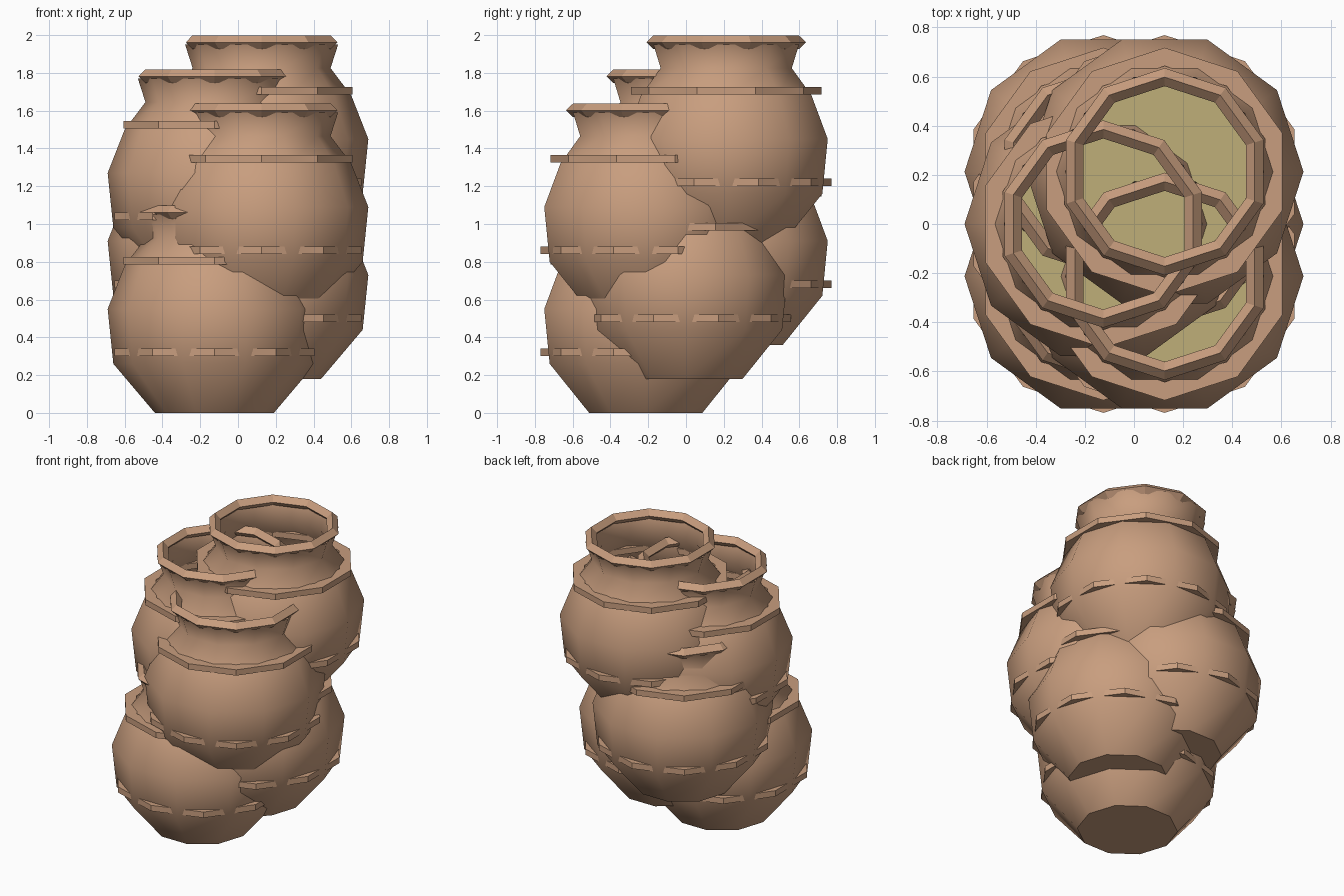
import bpy, bmesh
from math import pi, sin, cos

cube = bpy.data.objects.get("Cube")
if cube:
    bpy.data.objects.remove(cube, do_unlink=True)


def make_material(name, colour):
    mat = bpy.data.materials.new(name)
    mat.use_nodes = True
    mat.diffuse_color = (*colour, 1)
    mat.node_tree.nodes["Principled BSDF"].inputs["Base Color"].default_value = (*colour, 1)
    return mat


clay = make_material("clay", (0.58, 0.34, 0.21))
grain = make_material("grain", (0.52, 0.43, 0.19))
SIDES = 10
HALF = pi / SIDES


def lathe(name, profile, mat, place, turn=0.0, closed=False, base=False, smooth=False):
    """Revolve (radius, height) points into a ten-sided part."""
    bm = bmesh.new()
    rings = []
    for r, z in profile:
        angles = [2 * pi * i / SIDES + turn for i in range(SIDES)]
        rings.append([bm.verts.new((r * cos(a), r * sin(a), z)) for a in angles])
    pairs = list(zip(rings, rings[1:]))
    if closed:
        pairs.append((rings[-1], rings[0]))
    for low, high in pairs:
        for i in range(SIDES):
            j = (i + 1) % SIDES
            bm.faces.new((low[i], low[j], high[j], high[i])).smooth = smooth
    if base:
        bm.faces.new(rings[0][::-1])
    mesh = bpy.data.meshes.new(name)
    bm.to_mesh(mesh)
    bm.free()
    mesh.materials.append(mat)
    obj = bpy.data.objects.new(name, mesh)
    obj.location = place
    bpy.context.collection.objects.link(obj)


def square_ring(radius, inner, z, h):
    return [(inner, z - h), (radius, z - h), (radius, z + h), (inner, z + h)]


BODY = [(0.315, 0), (0.535, 0.26), (0.565, 0.55), (0.475, 0.78), (0.365, 0.925), (0.405, 1.05)]
RIM = [(0.385, 1.026), (0.422, 1.062), (0.385, 1.098), (0.348, 1.062)]

# Six overlapping jars climbing in a spiral
for k in range(6):
    place = ((k % 2 - 0.5) * 0.25, (k % 3 - 1) * 0.213, k * 0.18)
    tag = f"_{k + 1}"
    lathe("jar_body" + tag, BODY, clay, place, base=True, smooth=True)
    lathe("jar_rim" + tag, RIM, clay, place, HALF, closed=True)
    lathe("shoulder_band" + tag, square_ring(0.505, 0.43, 0.805, 0.02), clay, place, HALF, closed=True)
    lathe("lower_band" + tag, square_ring(0.556, 0.49, 0.32, 0.02), clay, place, HALF, closed=True)
    # Contents inside the jar
    lathe("jar_contents" + tag, [(0.49, 0.67)], grain, place, base=True)
    bpy.data.objects["jar_contents" + tag].data.flip_normals()
